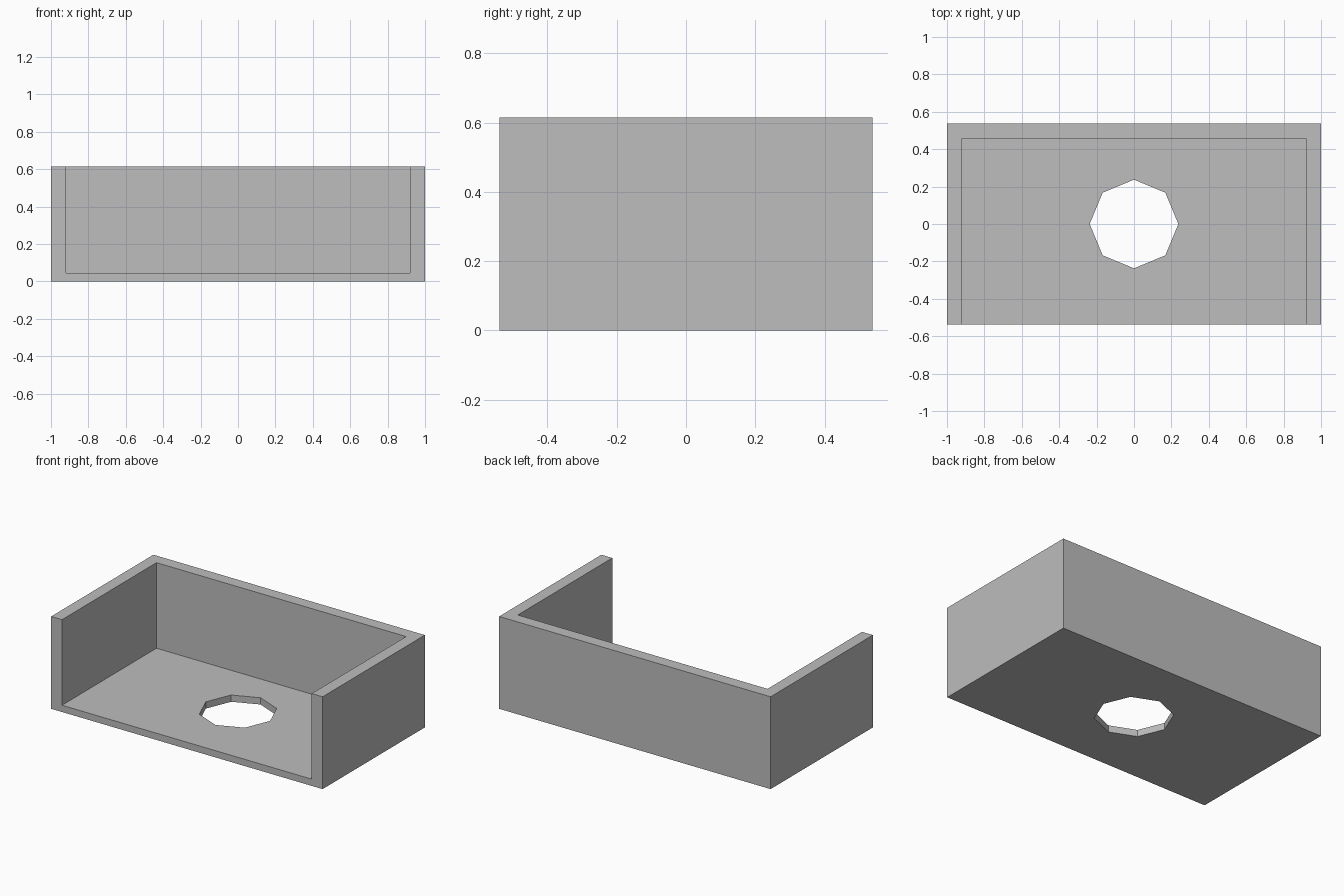
import bpy

default_cube = bpy.data.objects.get("Cube")
if default_cube:
    bpy.data.objects.remove(default_cube, do_unlink=True)

# Overall sizes
HALF_X, HALF_Y, HEIGHT = 1.0, 0.538, 0.615
INNER_X, INNER_Y, FLOOR = 0.92, 0.456, 0.045
HOLE_RADIUS = 0.237
CLEARANCE = 0.2


def box(name, low, high):
    """Axis-aligned box between two corners."""
    centre = [(a + b) / 2 for a, b in zip(low, high)]
    bpy.ops.mesh.primitive_cube_add(size=1, location=centre)
    obj = bpy.context.object
    obj.name = name
    obj.scale = [b - a for a, b in zip(low, high)]
    bpy.ops.object.transform_apply(location=True, rotation=True, scale=True)
    return obj


def cut(target, cutter):
    """Subtract the cutter from the target and discard it."""
    cutter.hide_render = True
    mod = target.modifiers.new(cutter.name, 'BOOLEAN')
    mod.operation = 'DIFFERENCE'
    mod.solver = 'EXACT'
    mod.object = cutter
    bpy.context.view_layer.objects.active = target
    bpy.ops.object.modifier_apply(modifier=mod.name)
    bpy.data.objects.remove(cutter, do_unlink=True)


# Tray body: floor, back wall and two side walls
tray = box("open_tray", (-HALF_X, -HALF_Y, 0), (HALF_X, HALF_Y, HEIGHT))

# Cavity, open at the top and the front
cut(tray, box("cavity_cutter",
              (-INNER_X, -HALF_Y - CLEARANCE, FLOOR),
              (INNER_X, INNER_Y, HEIGHT + CLEARANCE)))

# Eight-sided hole through the floor
bpy.ops.mesh.primitive_cylinder_add(vertices=8, radius=HOLE_RADIUS, depth=CLEARANCE,
                                    location=(0, 0, FLOOR / 2))
hole = bpy.context.object
hole.name = "hole_cutter"
cut(tray, hole)

# Single flat grey
grey = bpy.data.materials.new("light_grey")
grey.use_nodes = True
colour = (0.51, 0.51, 0.51, 1)
grey.diffuse_color = colour
grey.node_tree.nodes["Principled BSDF"].inputs["Base Color"].default_value = colour
tray.data.materials.clear()
tray.data.materials.append(grey)
for face in tray.data.polygons:
    face.use_smooth = False
    face.material_index = 0
